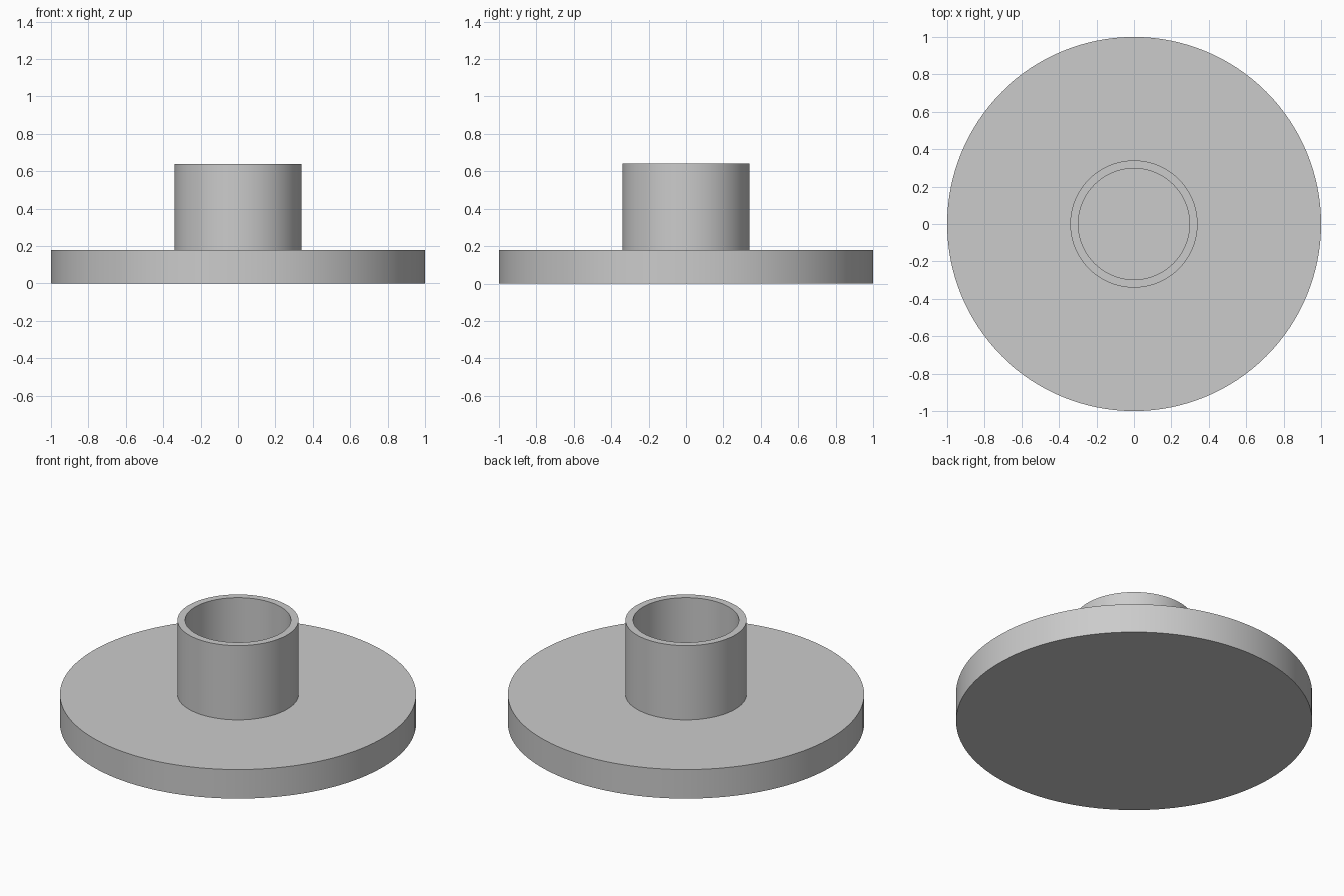
import bpy, bmesh, math
from mathutils import Matrix, Vector

cube = bpy.data.objects.get("Cube")
if cube:
    bpy.data.objects.remove(cube, do_unlink=True)

GREY = (0.6, 0.6, 0.6, 1)
SEGMENTS = 128
grey = bpy.data.materials.new("plain grey")
grey.use_nodes = True
grey.diffuse_color = GREY
grey.node_tree.nodes["Principled BSDF"].inputs["Base Color"].default_value = GREY


def revolve(name, profile):
    """Spin an (r, z) profile around z; points on the axis close the ends."""
    bm = bmesh.new()
    verts = [bm.verts.new((r, 0, z)) for r, z in profile]
    edges = [bm.edges.new(pair) for pair in zip(verts, verts[1:])]
    bmesh.ops.spin(bm, geom=verts + edges, cent=(0, 0, 0), axis=(0, 0, 1),
                   angle=math.tau, steps=SEGMENTS, use_duplicate=False)
    bmesh.ops.remove_doubles(bm, verts=bm.verts, dist=1e-4)
    bmesh.ops.recalc_face_normals(bm, faces=bm.faces)
    mesh = bpy.data.meshes.new(name)
    bm.to_mesh(mesh)
    bm.free()
    mesh.materials.append(grey)
    obj = bpy.data.objects.new(name, mesh)
    bpy.context.collection.objects.link(obj)
    bpy.ops.object.select_all(action="DESELECT")
    obj.select_set(True)
    bpy.context.view_layer.objects.active = obj
    bpy.ops.object.shade_smooth_by_angle(angle=math.radians(30))
    return obj


# Flange with a hollow collar, one solid: the bore ends level with the flange top
BASE_TOP, COLLAR_TOP = 0.18, 0.64
OUTER, COLLAR, BORE = 1.0, 0.34, 0.297
revolve("flanged_collar", [
    (0, 0), (OUTER, 0), (OUTER, BASE_TOP), (COLLAR, BASE_TOP),
    (COLLAR, COLLAR_TOP), (BORE, COLLAR_TOP), (BORE, BASE_TOP), (0, BASE_TOP),
])
